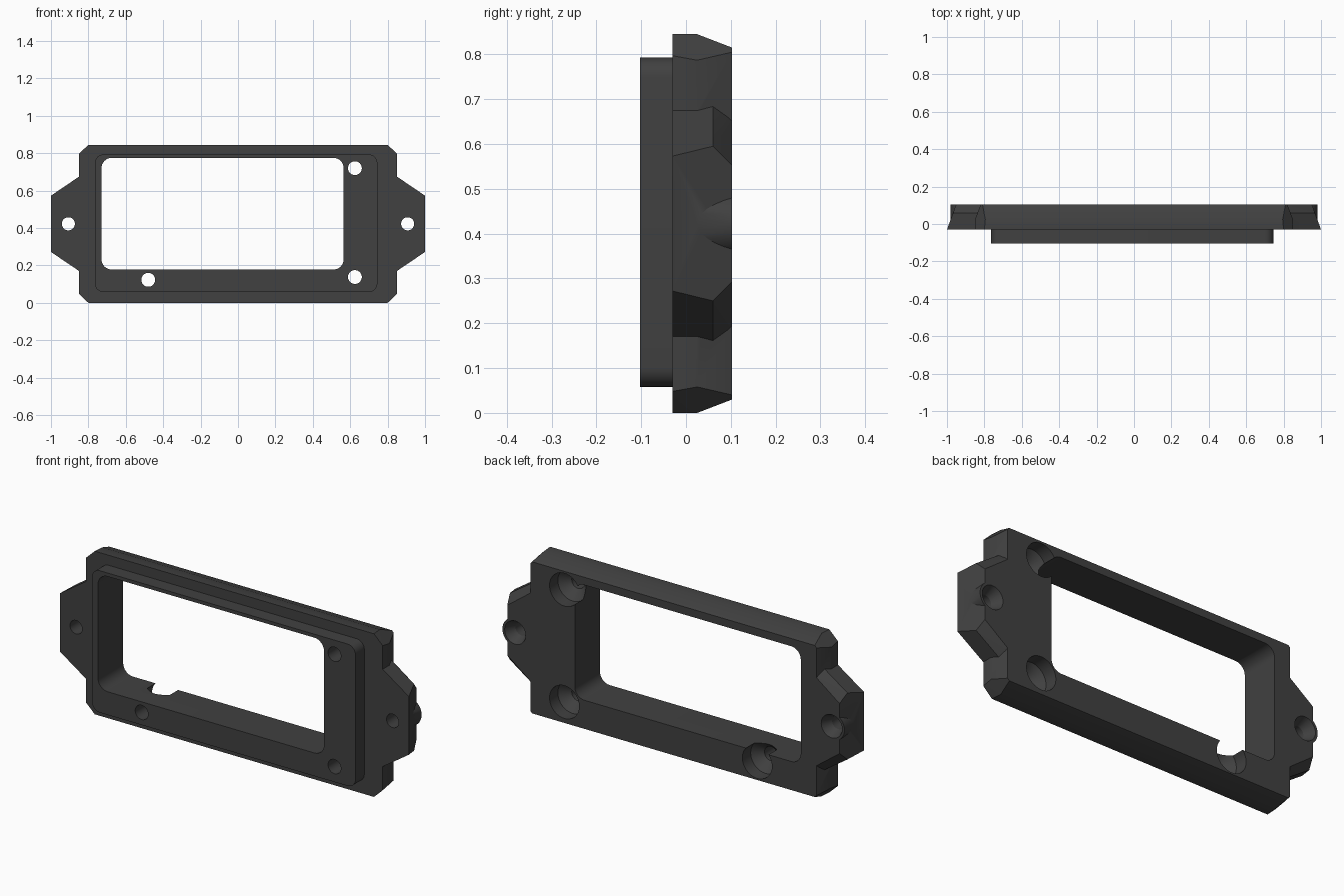
import bpy, bmesh, math

if "Cube" in bpy.data.objects:
    bpy.data.objects.remove(bpy.data.objects["Cube"])

MID = 0.4225                       # mid height of the bezel
FRONT, BACK = -0.03, 0.103         # flange depth range

grey = bpy.data.materials.new("dark_grey")
grey.diffuse_color = (0.052, 0.052, 0.052, 1)
grey.use_nodes = True
grey.node_tree.nodes["Principled BSDF"].inputs["Base Color"].default_value = grey.diffuse_color


def finish(bm, name):
    bmesh.ops.recalc_face_normals(bm, faces=bm.faces[:])
    me = bpy.data.meshes.new(name)
    bm.to_mesh(me)
    bm.free()
    me.materials.append(grey)
    ob = bpy.data.objects.new(name, me)
    bpy.context.collection.objects.link(ob)
    return ob


def hull(name, pts):
    bm = bmesh.new()
    for p in pts:
        bm.verts.new(p)
    bmesh.ops.convex_hull(bm, input=bm.verts[:])
    bmesh.ops.dissolve_limit(bm, angle_limit=0.002, verts=bm.verts[:], edges=bm.edges[:])
    return finish(bm, name)


def loft(name, rings):
    """Closed solid through equal-length rings of 3D points."""
    bm = bmesh.new()
    vs = [[bm.verts.new(p) for p in r] for r in rings]
    n = len(vs[0])
    for a, b in zip(vs, vs[1:]):
        for i in range(n):
            bm.faces.new((a[i], a[(i + 1) % n], b[(i + 1) % n], b[i]))
    bm.faces.new(vs[0])
    bm.faces.new(vs[-1])
    return finish(bm, name)


def turned(name, x, z, profile, n=40):
    """Round solid along y from (y, radius) pairs."""
    return loft(name, [[(x + r * math.cos(2 * math.pi * i / n), y,
                         z + r * math.sin(2 * math.pi * i / n)) for i in range(n)]
                       for y, r in profile])


def rounded_box(name, x0, x1, z0, z1, r, y0, y1, seg=8):
    corners = ((x1 - r, z1 - r), (x0 + r, z1 - r), (x0 + r, z0 + r), (x1 - r, z0 + r))
    outline = []
    for k, (cx, cz) in enumerate(corners):
        for i in range(seg + 1):
            a = math.pi / 2 * (k + i / seg)
            outline.append((cx + r * math.cos(a), cz + r * math.sin(a)))
    return loft(name, [[(x, y, z) for x, z in outline] for y in (y0, y1)])


def combine(target, tool, op):
    mod = target.modifiers.new(op.lower(), 'BOOLEAN')
    mod.operation, mod.solver, mod.object = op, 'EXACT', tool
    bpy.context.view_layer.objects.active = target
    bpy.ops.object.modifier_apply(modifier=mod.name)
    bpy.data.objects.remove(tool, do_unlink=True)


# flange plate: corner-cut outline, bevelled toward the back
plate_half = []
for y, sx, sz, tx, tz in ((FRONT, 0.85, 0.797, 0.80, 0.845),
                          (0.025, 0.85, 0.787, 0.795, 0.845),
                          (BACK, 0.82, 0.805, 0.81, 0.815)):
    for s in (1, -1):
        for x, z in ((sx, sz), (tx, tz)):
            plate_half += [(s * x, y, z), (s * x, y, 2 * MID - z)]
bezel = hull("bezel_frame", plate_half)

# mounting ears, tapered outward and bevelled at the back
for s in (1, -1):
    pts = []
    for y, xo, zo, zi in ((FRONT, 1.0, 0.573, 0.722),
                          (0.06, 0.967, 0.595, 0.722),
                          (BACK, 0.952, 0.552, 0.680)):
        for x, z in ((xo, zo), (0.78, zi)):
            pts += [(s * x, y, z), (s * x, y, 2 * MID - z)]
    combine(bezel, hull("ear", pts), 'UNION')
    # screw boss on each ear
    combine(bezel, turned("ear_boss", s * 0.907, MID, ((0.0, 0.073), (BACK, 0.073))), 'UNION')

# raised lip on the front
combine(bezel, rounded_box("front_lip", -0.765, 0.745, 0.058, 0.793, 0.045, -0.103, 0.0), 'UNION')

# main window opening
combine(bezel, rounded_box("window", -0.73, 0.565, 0.178, 0.775, 0.055, -0.3, 0.3), 'DIFFERENCE')

# body screw holes with wide recesses from the back
for x, z in ((0.625, 0.72), (0.625, 0.138), (-0.48, 0.123)):
    combine(bezel, turned("screw_hole", x, z, ((-0.3, 0.037), (-0.01, 0.037),
                                               (0.035, 0.085), (0.3, 0.085))), 'DIFFERENCE')

# ear screw holes with countersinks
for s in (1, -1):
    combine(bezel, turned("ear_hole", s * 0.907, MID, ((-0.3, 0.035), (0.05, 0.035),
                                                       (BACK, 0.06), (0.15, 0.06))), 'DIFFERENCE')

# crisp edges, smooth round parts
bpy.ops.object.select_all(action='DESELECT')
bezel.select_set(True)
bpy.context.view_layer.objects.active = bezel
bpy.ops.object.shade_smooth_by_angle(angle=math.radians(25))
